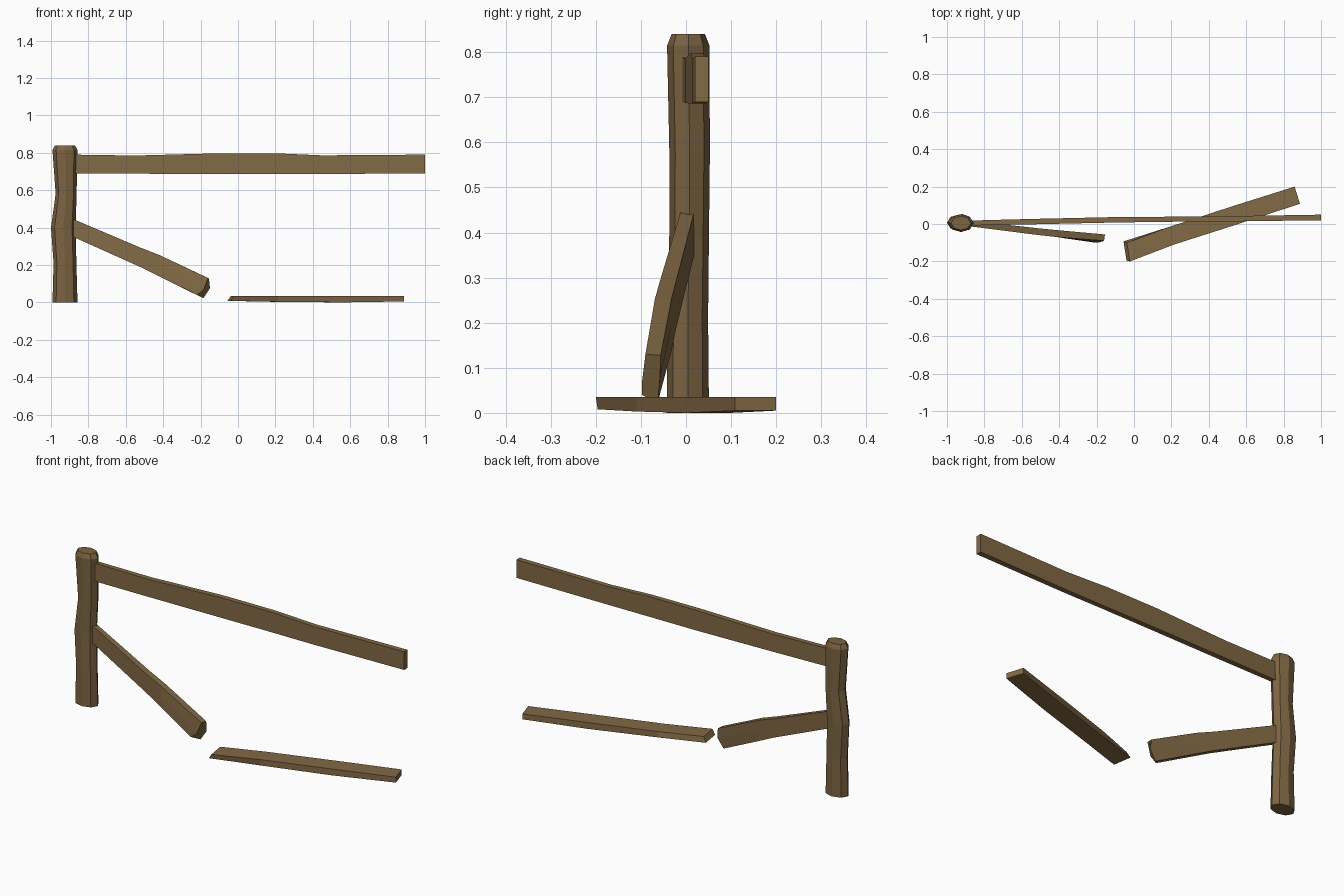
import bpy, math

if "Cube" in bpy.data.objects:
    bpy.data.objects.remove(bpy.data.objects["Cube"])


def material(name, colour):
    m = bpy.data.materials.new(name)
    m.diffuse_color = (*colour, 1)
    m.use_nodes = True
    m.node_tree.nodes["Principled BSDF"].inputs["Base Color"].default_value = m.diffuse_color
    return m


post_wood = material("post_wood", (0.20, 0.127, 0.055))
plank_wood = material("plank_wood", (0.225, 0.143, 0.06))


def loft(name, rings, mat):
    """Skin equal-sized rings of points into a closed, flat-faced solid."""
    n = len(rings[0])
    verts = [p for r in rings for p in r]
    faces = [tuple(range(n)), tuple(range(len(verts) - n, len(verts)))]
    for k in range(len(rings) - 1):
        for i in range(n):
            j = (i + 1) % n
            faces.append((k * n + i, k * n + j, (k + 1) * n + j, (k + 1) * n + i))
    me = bpy.data.meshes.new(name)
    me.from_pydata(verts, [], faces)
    me.materials.append(mat)
    ob = bpy.data.objects.new(name, me)
    bpy.context.collection.objects.link(ob)
    # consistent outward normals
    import bmesh
    bm = bmesh.new()
    bm.from_mesh(me)
    bmesh.ops.recalc_face_normals(bm, faces=bm.faces)
    bm.to_mesh(me)
    bm.free()
    return ob


# Fence post: crooked eight-sided log with a chamfered top (z, cx, cy, rx, ry)
post = [(0.0, -0.925, 0.004, 0.067, 0.047), (0.21, -0.925, 0.004, 0.061, 0.045),
        (0.40, -0.934, 0.007, 0.066, 0.044), (0.58, -0.919, 0.008, 0.056, 0.045),
        (0.815, -0.925, 0.005, 0.067, 0.047), (0.84, -0.925, 0.005, 0.053, 0.037)]
loft("post", [[(cx + rx * math.cos(i * math.pi / 4), cy + ry * math.sin(i * math.pi / 4), z)
               for i in range(8)] for z, cx, cy, rx, ry in post], post_wood)

# Top rail: long slightly warped board (x, front y, back y, bottom z, top z)
rail = [(-0.89, -0.008, 0.018, 0.69, 0.79), (-0.55, -0.002, 0.027, 0.688, 0.785),
        (-0.1, 0.008, 0.037, 0.686, 0.797), (0.2, 0.012, 0.039, 0.686, 0.797),
        (0.45, 0.013, 0.041, 0.686, 0.786), (1.0, 0.02, 0.05, 0.69, 0.79)]
loft("top_rail", [[(x, a, b), (x, c, b), (x, c, t), (x, a, t)]
                  for x, a, c, b, t in rail], plank_wood)

# Fallen rail: slopes down from the post to a splintered free end
brace = [(-0.89, -0.011, 0.019, 0.354, 0.449), (-0.52, -0.058, -0.022, 0.188, 0.292),
         (-0.42, -0.069, -0.032, 0.138, 0.253)]
rings = [[(x, a, b), (x, a, (b + t) / 2), (x, a, t), (x, c, t), (x, c, (b + t) / 2), (x, c, b)]
         for x, a, c, b, t in brace]
rings.append([(-0.22, -0.098, 0.04), (-0.185, -0.098, 0.065), (-0.16, -0.09, 0.13),
              (-0.155, -0.056, 0.128), (-0.15, -0.058, 0.076), (-0.185, -0.063, 0.022)])
loft("fallen_rail", rings, plank_wood)

# Broken board lying on the ground, set at an angle, splintered at its left end
def cross(x, y, w, bottom):
    dx, dy = 0.30 * w / 2, -0.954 * w / 2
    return [(x + dx, y + dy, bottom), (x + dx, y + dy, 0.035),
            (x - dx, y - dy, 0.035), (x - dx, y - dy, bottom)]


loft("ground_board",
     [[(-0.04, -0.196, 0.008), (-0.022, -0.2, 0.035), (-0.038, -0.1, 0.035), (-0.056, -0.093, 0.008)],
      cross(0.2, -0.063, 0.098, 0.003), cross(0.55, 0.05, 0.1, 0.0),
      cross(0.873, 0.154, 0.096, 0.005)], plank_wood)
